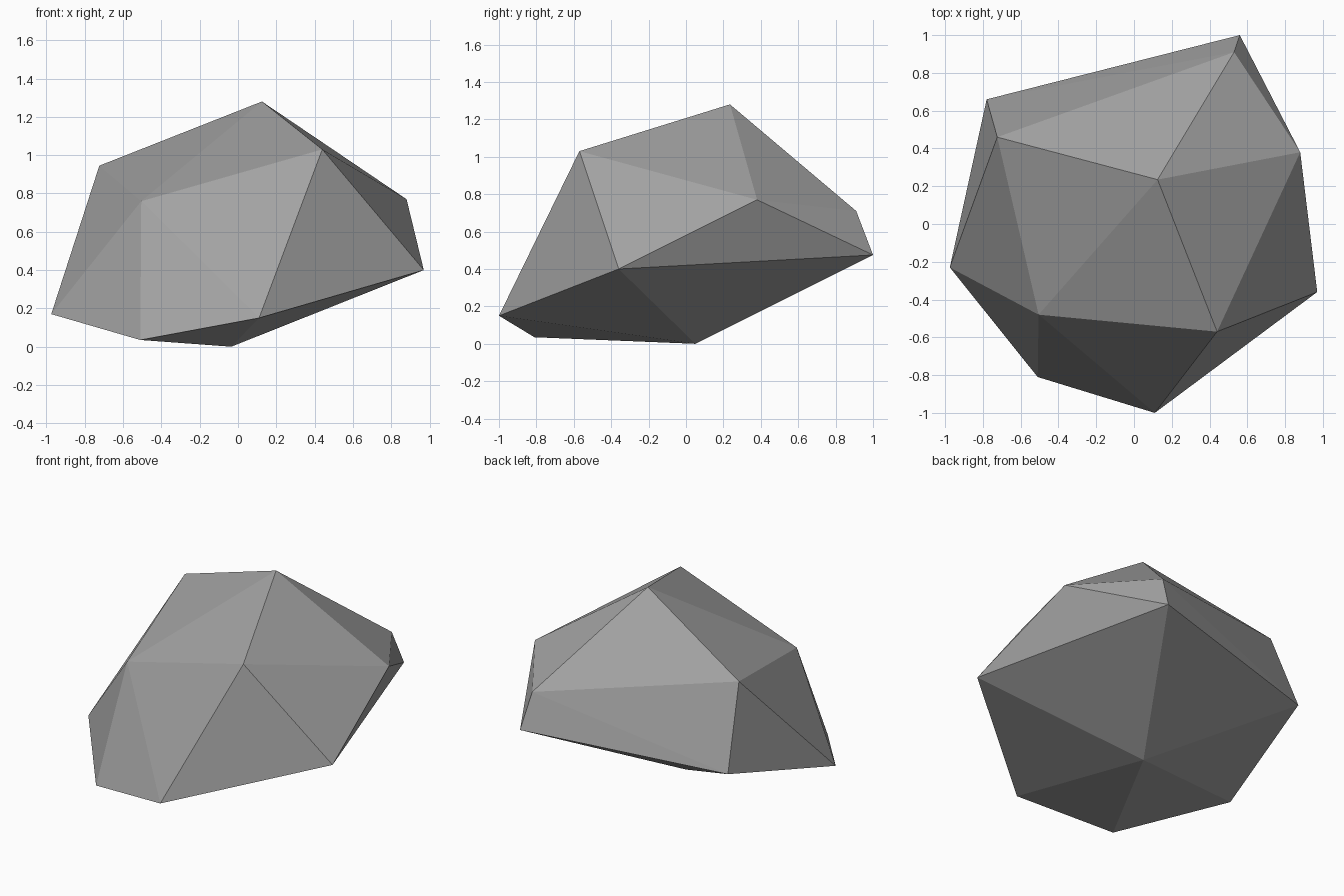
import bpy
import bmesh

cube = bpy.data.objects.get("Cube")
if cube:
    bpy.data.objects.remove(cube, do_unlink=True)

# Corners of the boulder, from the peak down to the underside
peak = [(0.125, 0.235, 1.28)]
shoulder = [(0.44, -0.57, 1.03), (-0.505, -0.48, 0.76), (-0.724, 0.46, 0.945),
            (0.53, 0.91, 0.71), (0.88, 0.38, 0.77)]
girdle = [(0.97, -0.36, 0.40), (0.11, -1.0, 0.15), (-0.51, -0.81, 0.035),
          (-0.975, -0.23, 0.17), (-0.78, 0.66, 0.40), (0.56, 1.0, 0.475)]
base = [(-0.035, 0.05, 0.0)]

# Grey stone
stone = bpy.data.materials.new("grey_stone")
stone.use_nodes = True
colour = (0.36, 0.36, 0.36, 1.0)
stone.diffuse_color = colour
bsdf = next(n for n in stone.node_tree.nodes if n.type == "BSDF_PRINCIPLED")
bsdf.inputs["Base Color"].default_value = colour
bsdf.inputs["Roughness"].default_value = 0.9

# Faceted boulder: flat facets wrapped round the corners
bm = bmesh.new()
for corner in peak + shoulder + girdle + base:
    bm.verts.new(corner)
bmesh.ops.convex_hull(bm, input=bm.verts)
bmesh.ops.recalc_face_normals(bm, faces=bm.faces)
for face in bm.faces:
    face.smooth = False

mesh = bpy.data.meshes.new("boulder")
bm.to_mesh(mesh)
bm.free()
mesh.materials.append(stone)
bpy.context.collection.objects.link(bpy.data.objects.new("boulder", mesh))
